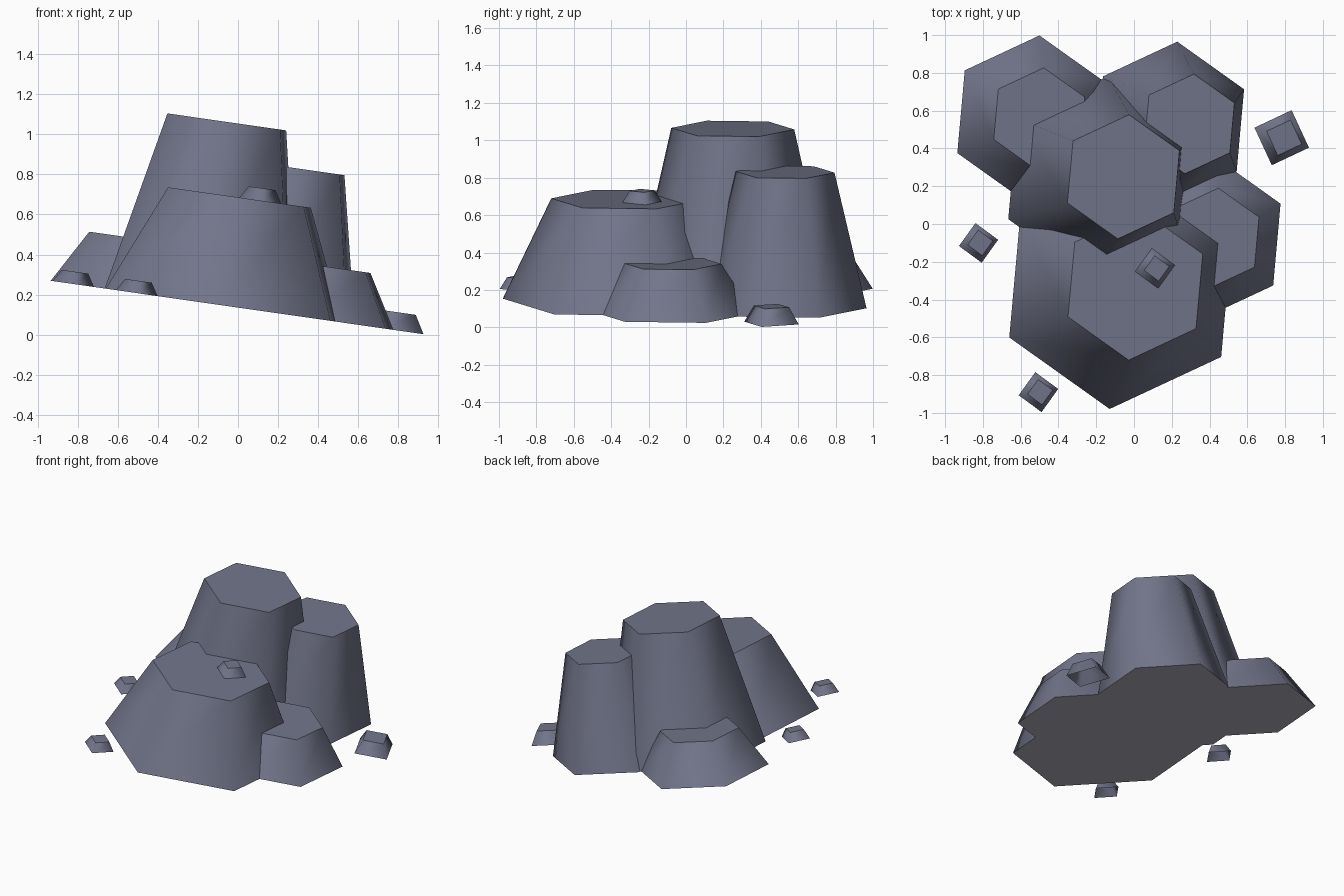
import bpy, bmesh, math

if "Cube" in bpy.data.objects:
    bpy.data.objects.remove(bpy.data.objects["Cube"])

TILT = math.radians(8.15)


def material(name, rgb):
    m = bpy.data.materials.new(name)
    m.diffuse_color = (*rgb, 1)
    m.use_nodes = True
    m.node_tree.nodes["Principled BSDF"].inputs["Base Color"].default_value = m.diffuse_color
    return m


STONE = material("slate_stone", (0.168, 0.178, 0.254))
UNDER = material("pale_grey_underside", (0.42, 0.42, 0.48))


def ground(x):
    # sloping ground plane the rocks stand on
    return 0.135 - x * math.tan(TILT)


def rock(name, sides, x, y, r_base, r_top, height, angle, lift=0.0, capped=True):
    bm = bmesh.new()
    rings = []
    for r, z in ((r_base, 0), (r_top, height)):
        ring = []
        for i in range(sides):
            a = math.radians(angle) + i * math.tau / sides
            ring.append(bm.verts.new((r * math.cos(a), r * math.sin(a), z)))
        rings.append(ring)
    low, high = rings
    # smooth sides
    for i in range(sides):
        j = (i + 1) % sides
        bm.faces.new((low[i], low[j], high[j], high[i])).smooth = True
    # flat top with a crisp rim
    top = bm.faces.new(high)
    caps = [top]
    if capped:
        bottom = bm.faces.new(low[::-1])
        bottom.material_index = 1
        caps.append(bottom)
    for f in caps:
        for e in f.edges:
            e.smooth = False
    me = bpy.data.meshes.new(name)
    bm.to_mesh(me)
    bm.free()
    me.materials.append(STONE)
    if capped:
        me.materials.append(UNDER)
    ob = bpy.data.objects.new(name, me)
    ob.location = (x + lift * math.sin(TILT), y, ground(x) + lift * math.cos(TILT))
    ob.rotation_euler = (0, TILT, 0)
    bpy.context.collection.objects.link(ob)


# six-sided main rocks: x, y, base radius, top radius, height
for name, *dims in (
    ("front_rock", -0.07, -0.325, 0.657, 0.397, 0.545),
    ("tall_centre_rock", -0.185, 0.25, 0.535, 0.33, 0.91),
    ("back_right_rock", 0.19, 0.53, 0.437, 0.265, 0.73),
    ("back_left_rock", -0.54, 0.56, 0.44, 0.268, 0.27),
    ("right_rock", 0.385, -0.075, 0.435, 0.266, 0.265),
):
    rock(name, 6, *dims, 84.8)

# four-sided pebbles around the rocks, one resting on the front rock
for name, x, y, rb, rt, h, ang, lift in (
    ("right_pebble", 0.782, 0.457, 0.155, 0.10, 0.09, 70, 0),
    ("left_pebble", -0.823, -0.10, 0.106, 0.068, 0.062, 99, 0),
    ("front_pebble", -0.506, -0.89, 0.107, 0.068, 0.062, 99, 0),
    ("top_pebble", 0.034, -0.235, 0.107, 0.068, 0.062, 99, 0.545),
):
    rock(name, 4, x, y, rb, rt, h, ang, lift, capped=False)
